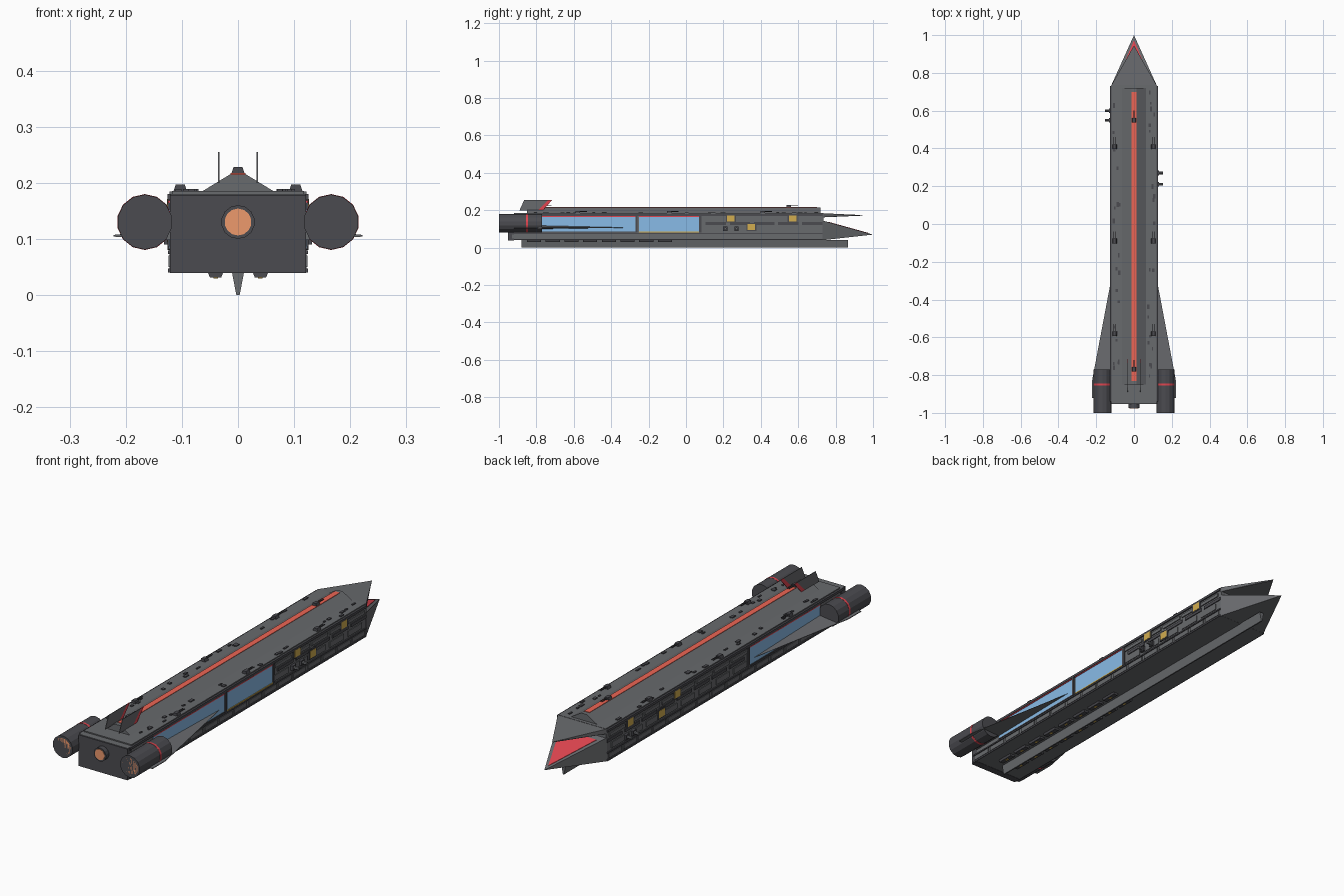
import bpy, bmesh, math, random
from mathutils import Matrix

if "Cube" in bpy.data.objects:
    bpy.data.objects.remove(bpy.data.objects["Cube"])

random.seed(4)


def material(name, rgb):
    m = bpy.data.materials.new(name)
    m.diffuse_color = (*rgb, 1)
    m.use_nodes = True
    m.node_tree.nodes["Principled BSDF"].inputs["Base Color"].default_value = m.diffuse_color
    return m


GREY = material("hull_grey", (0.14, 0.145, 0.155))
DARK = material("dark_grey", (0.07, 0.07, 0.08))
RED = material("red", (0.75, 0.06, 0.08))
CORAL = material("coral", (0.85, 0.13, 0.09))
BLUE = material("blue", (0.25, 0.5, 0.8))
ORANGE = material("orange", (0.85, 0.32, 0.15))
YELLOW = material("yellow", (0.65, 0.42, 0.08))


def finish(name, bm, mat):
    bmesh.ops.recalc_face_normals(bm, faces=bm.faces[:])
    me = bpy.data.meshes.new(name)
    bm.to_mesh(me)
    bm.free()
    me.materials.append(mat)
    ob = bpy.data.objects.new(name, me)
    bpy.context.collection.objects.link(ob)
    return ob


def solid(name, pts, mat=GREY):
    """Convex solid through the given points."""
    bm = bmesh.new()
    for p in pts:
        bm.verts.new(p)
    bmesh.ops.convex_hull(bm, input=bm.verts[:])
    bmesh.ops.dissolve_limit(bm, angle_limit=0.01, verts=bm.verts[:], edges=bm.edges[:])
    return finish(name, bm, mat)


def box(name, x, y, z, mat=GREY):
    return solid(name, [(a, b, c) for a in x for b in y for c in z], mat)


def side_box(name, s, x, y, z, mat=GREY):
    return box(name, (s * x[0], s * x[1]), y, z, mat)


def along_y(name, profile, y0, y1, mat=GREY):
    """Convex x-z profile extruded along y."""
    return solid(name, [(x, y, z) for x, z in profile for y in (y0, y1)], mat)


def cylinder(name, c, r, length, axis, n, mat=GREY):
    bm = bmesh.new()
    rot = Matrix.Rotation(math.pi / 2, 4, 'X' if axis == 'Y' else 'Y')
    if axis == 'Z':
        rot = Matrix.Identity(4)
    bmesh.ops.create_cone(bm, cap_ends=True, segments=n, radius1=r, radius2=r,
                          depth=length, matrix=Matrix.Translation(c) @ rot)
    return finish(name, bm, mat)


def turret(name, x, y, z):
    along_y(name + "_base", [(x - .012, z), (x + .012, z), (x + .008, z + .012),
                             (x - .008, z + .012)], y - .012, y + .012, DARK)
    for d in (-.004, .004):
        cylinder(name + "_barrel", (x + d, y + .025, z + .008), .002, .05, 'Y', 6, DARK)


# Main hull, stern block and deck plate
box("hull", (-.12, .12), (-.95, .735), (.04, .18))
box("stern_plate", (-.121, .121), (-.953, -.92), (.039, .178), DARK)
box("deck_plate", (-.118, .118), (-.92, .735), (.18, .185))

# Raised spine with coral stripe
along_y("spine", [(-.065, .184), (.065, .184), (.014, .215), (-.014, .215)], -.85, .72)
box("spine_stripe", (-.013, .013), (-.83, .7), (.214, .217), CORAL)

# Twin prow: thin upper beak above a deep lower wedge with a red deck
solid("upper_prow", [(s * .122, .73, z) for s in (-1, 1) for z in (.162, .184)]
      + [(0, .945, .174), (0, .94, .171)])
solid("lower_prow", [(s * .122, .73, z) for s in (-1, 1) for z in (.04, .145)]
      + [(0, 1, .07)])
deck_z = lambda y: .145 - (y - .73) * .075 / .27
solid("prow_red_deck", [(x, y, deck_z(y) + h) for h in (-.002, .002)
                        for x, y in ((-.09, .76), (.09, .76), (0, .972))], RED)

# Keel and belly blocks
along_y("keel", [(-.011, .042), (.011, .042), (.003, 0), (-.003, 0)], -.88, .865)
for s in (-1, 1):
    for i in range(8):
        y = -.85 + i * .1
        along_y("belly_block", [(s * .026, .041), (s * .054, .041), (s * .05, .031),
                                (s * .03, .031)], y, y + .075, DARK)
        side_box("belly_light", s, (.036, .044), (y + .03, y + .045), (.0295, .032), YELLOW)

# Engines, central nozzle and exhaust discs
for s in (-1, 1):
    c = s * .166
    cylinder("engine", (c, -.885, .13), .049, .23, 'Y', 14, DARK)
    cylinder("engine_band", (c, -.85, .13), .0498, .01, 'Y', 14, RED)
    cylinder("engine_exhaust", (c, -.9985, .13), .039, .003, 'Y', 14, ORANGE)
    side_box("engine_mount", s, (.115, .15), (-.93, -.8), (.115, .145), DARK)
cylinder("centre_nozzle", (0, -.96, .13), .03, .03, 'Y', 14, DARK)
cylinder("centre_exhaust", (0, -.975, .13), .024, .003, 'Y', 14, ORANGE)

for s in (-1, 1):
    # Swept wing, thick at the root
    solid("wing", [(s * .12, -.29, .107), (s * .12, -.92, .098), (s * .12, -.92, .116),
                   (s * .12, -.77, .118), (s * .222, -.83, .104), (s * .222, -.83, .107),
                   (s * .222, -.92, .104), (s * .222, -.92, .107)])

    # Forward-leaning tail fin with red leading edge
    fx = (s * .033, s * .0355)
    solid("tail_fin", [(x, y, z) for x in fx for y, z in
                       ((-.89, .2), (-.865, .255), (-.735, .255), (-.79, .2))])
    solid("tail_fin_edge", [(x, y, z) for x in fx for y, z in
                            ((-.735, .255), (-.715, .255), (-.765, .2), (-.79, .2))], RED)

    # Window bays: two on the right side, one on the left
    bays = [(-.77, -.27)] + ([(-.25, .07)] if s > 0 else [])
    for a, b in bays:
        side_box("window", s, (.118, .1225), (a, b), (.085, .165), BLUE)
        side_box("window_post", s, (.118, .126), (b, b + .012), (.08, .168), DARK)
        side_box("window_sill", s, (.118, .125), (a, b), (.081, .086), YELLOW if a > -.5 else DARK)
        side_box("window_red_trim", s, (.118, .125), (a, b), (.164, .168), RED)
    front = bays[-1][1] + .015

    # Long rails and rows of side panels
    side_box("upper_rail", s, (.118, .126), (-.94, .73), (.169, .18), DARK)
    side_box("middle_rail", s, (.118, .125), (-.94, .73), (.073, .079), DARK)
    side_box("lower_rail", s, (.118, .125), (-.94, .73), (.04, .047), DARK)
    for i in range(16):
        y = -.93 + i * .104
        side_box("lower_panel", s, (.118, .124), (y, y + .09), (.05, .07))
    n = int((.73 - front) / .11)
    step = (.73 - front) / n
    for i in range(n):
        y = front + i * step
        side_box("upper_panel", s, (.118, .125), (y, y + step - .015), (.145, .16))
        side_box("lower_strip", s, (.118, .124), (y + .02, y + step), (.122, .136), DARK)
        side_box("side_slab", s, (.118, .1235), (y, y + step - .03), (.087, .112))

    # Lit hatches with dark frames
    for y, z in ((.24, .155), (.57, .155), (.35, .11)):
        side_box("hatch_frame", s, (.118, .1255), (y - .026, y + .026), (z - .021, z + .021), DARK)
        side_box("hatch_light", s, (.118, .1265), (y - .02, y + .02), (z - .016, z + .016), YELLOW)

    # Broadside guns, staggered between the two sides
    for y in ((.21, .27) if s > 0 else (.55, .6)):
        side_box("gun_mount", s, (.118, .132), (y - .012, y + .012), (.09, .112), DARK)
        cylinder("gun_barrel", (s * .138, y, .101), .007, .03, 'X', 8)

    # Deck turrets and scattered deck details
    for y in (.41, -.09, -.58):
        turret("deck_turret", s * .103, y, .185)
    for i in range(20):
        x, y = s * random.uniform(.075, .11), random.uniform(-.9, .7)
        w, d = random.uniform(.003, .007), random.uniform(.006, .014)
        box("deck_detail", (x - w, x + w), (y - d, y + d), (.184, .189), DARK)

# Spine turrets
for y in (.55, -.77):
    turret("spine_turret", 0, y, .216)
